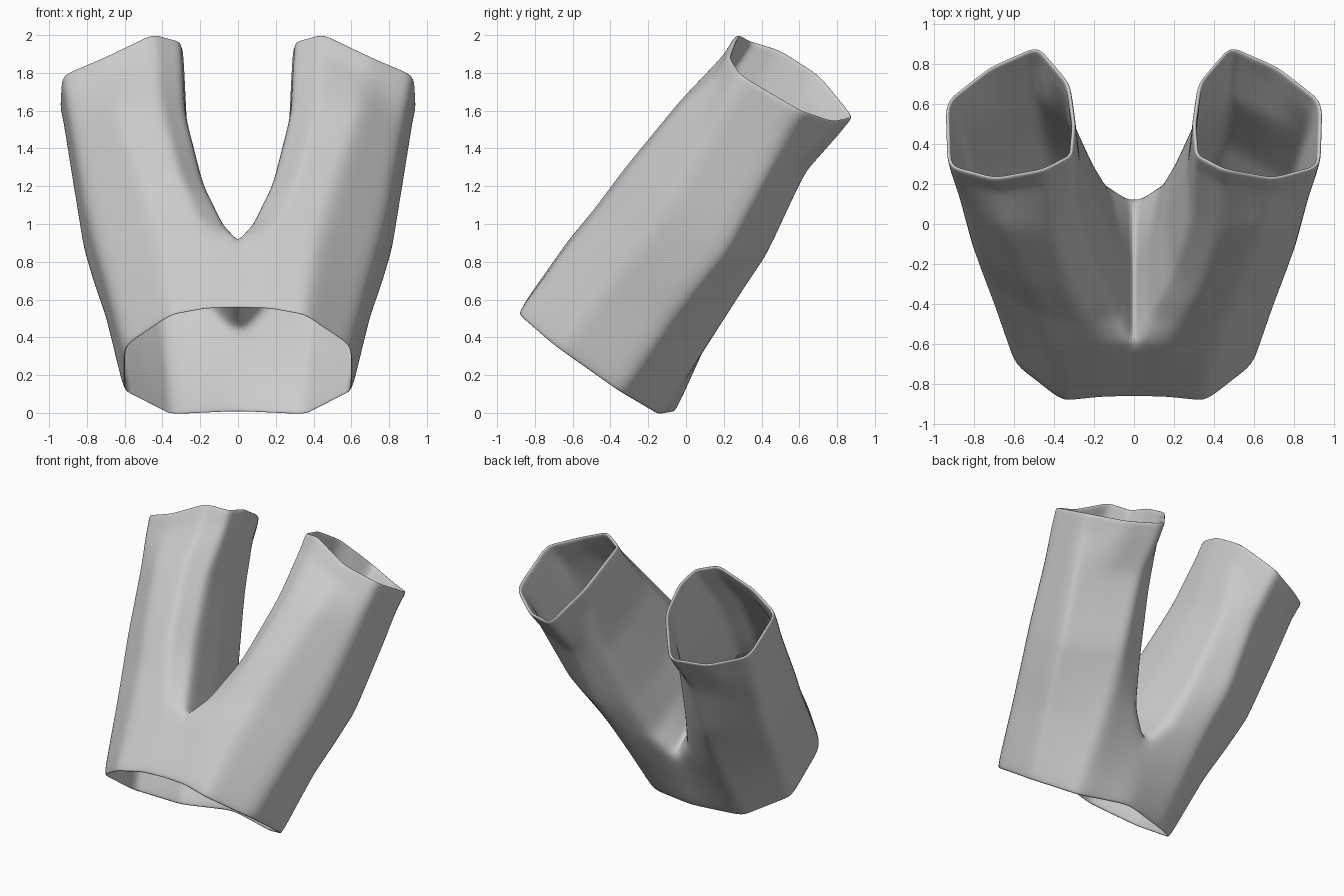
import bpy, bmesh
from mathutils import Vector

if "Cube" in bpy.data.objects:
    bpy.data.objects.remove(bpy.data.objects["Cube"])

# Half cross-sections (x > 0). Order: front inner, front, front corner, outer front,
# outer back, back, back inner, inner middle
waist = [(0, -.87, .56), (.17, -.875, .555), (.36, -.895, .52), (.61, -.7, .35),
         (.61, -.36, .11), (.36, -.14, -.018), (0, -.05, 0)]
crotch = [(0, -.6, .935), (.17, -.62, .92), (.42, -.62, .89), (.705, -.43, .71),
          (.7, -.1, .48), (.38, .12, .36), (0, .135, .43), (0, -.22, .68)]
thigh = [(.07, -.46, 1.0), (.24, -.49, 1.08), (.48, -.45, 1.09), (.765, -.27, .92),
         (.765, .05, .66), (.41, .29, .62), (.13, .2, .58), (.08, -.1, .84)]
knee = [(.185, -.23, 1.23), (.32, -.335, 1.29), (.54, -.31, 1.28), (.815, -.13, 1.12),
        (.82, .2, .84), (.45, .44, .84), (.21, .33, .86), (.16, .05, 1.03)]
shin = [(.28, .05, 1.6), (.42, -.03, 1.66), (.65, -.03, 1.63), (.875, .1, 1.47),
        (.885, .42, 1.24), (.48, .64, 1.27), (.3, .52, 1.28), (.265, .3, 1.45)]
cuff = [(.305, .34, 1.97), (.45, .265, 2.01), (.7, .22, 1.89), (.935, .285, 1.79),
        (.945, .615, 1.595), (.48, .895, 1.56), (.32, .71, 1.785), (.29, .5, 1.92)]

AXIS = Vector((.1, .57, .8)).normalized()


def inset(ring, scale, down):
    """Shrink a ring about its centre and slide it down the leg."""
    pts = [Vector(p) for p in ring]
    c = sum(pts, Vector()) / len(pts)
    return [c + (p - c) * scale - AXIS * down for p in pts]


def bulge(ring, amount):
    """Add a point between outer back and back, pushed outward."""
    pts = [Vector(p) for p in ring]
    mid = (pts[4] + pts[5]) / 2 + Vector((.15, .65, -.75)) * amount
    return pts[:5] + [mid] + pts[5:]


cuff = bulge(cuff, .055)
rings = [bulge(r, .006) for r in (crotch, thigh, knee, shin)]
rings += [inset(cuff, .98, .13), cuff]

bm = bmesh.new()
w = [bm.verts.new(p) for p in bulge(waist, 0)]
legs = [[bm.verts.new(p) for p in r] for r in rings]

# Hip panel
for i in range(7):
    bm.faces.new((w[i], w[i + 1], legs[0][i + 1], legs[0][i]))
# Leg tube
for a, b in zip(legs, legs[1:]):
    for i in range(9):
        j = (i + 1) % 9
        bm.faces.new((a[i], a[j], b[j], b[i]))

# Extra loops hold the soft facets under smoothing
bmesh.ops.subdivide_edges(bm, edges=bm.edges[:], cuts=2, use_grid_fill=True)
bmesh.ops.recalc_face_normals(bm, faces=bm.faces[:])
# Outer side must face outward
bm.normal_update()
probe = max(bm.faces, key=lambda f: f.calc_center_median().x)
if probe.normal.x < 0:
    bmesh.ops.reverse_faces(bm, faces=bm.faces[:])
for f in bm.faces:
    f.smooth = True

mesh = bpy.data.meshes.new("trousers")
bm.to_mesh(mesh)
bm.free()
trousers = bpy.data.objects.new("trousers", mesh)
bpy.context.collection.objects.link(trousers)

mirror = trousers.modifiers.new("mirror", 'MIRROR')
mirror.use_clip = True
mirror.merge_threshold = .002
# Thin cloth lining, rounded at the rims by the smoothing
cloth = trousers.modifiers.new("cloth", 'SOLIDIFY')
cloth.thickness = .022
cloth.offset = -1
smooth = trousers.modifiers.new("smooth", 'SUBSURF')
smooth.levels = smooth.render_levels = 2
